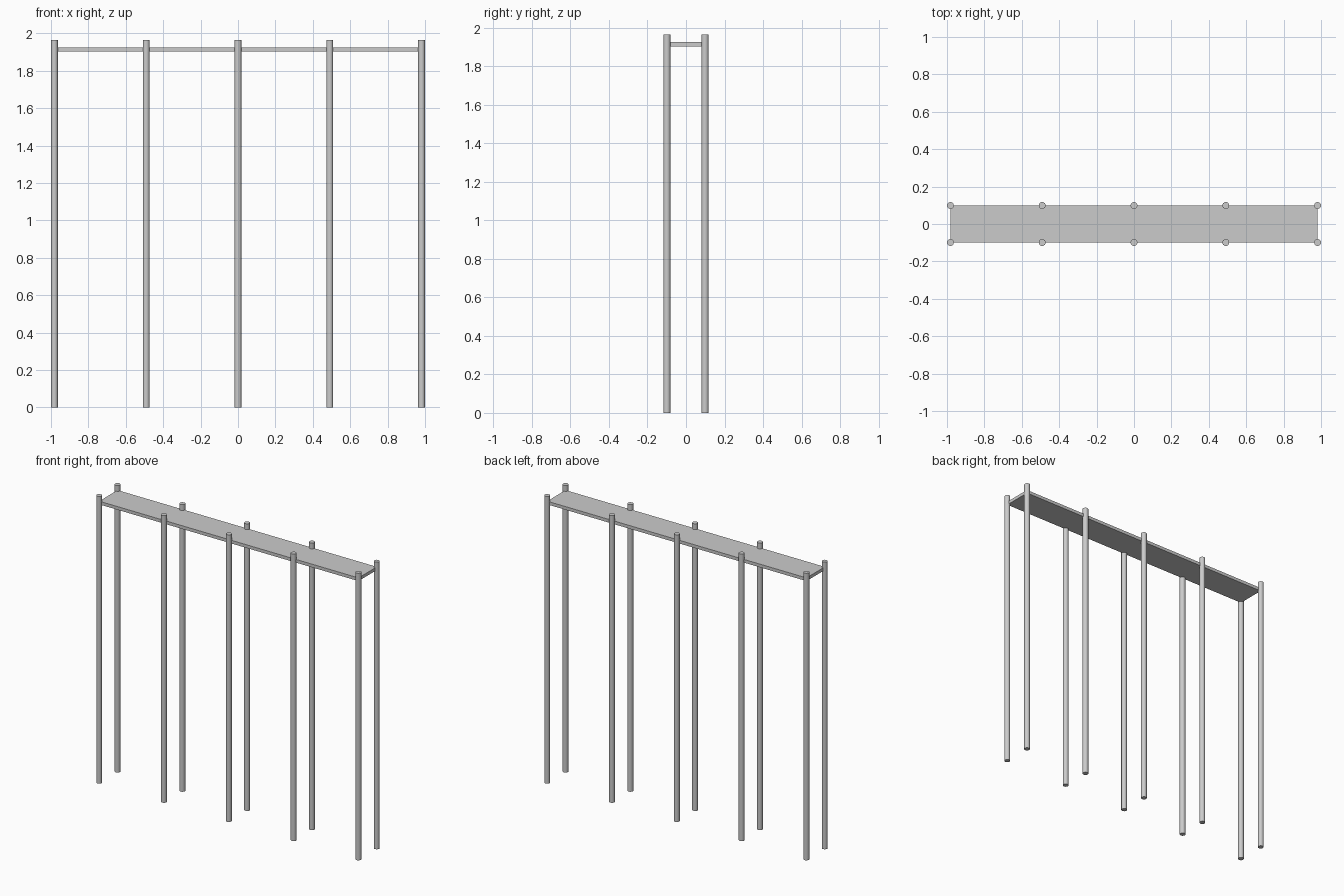
import bpy

if "Cube" in bpy.data.objects:
    bpy.data.objects.remove(bpy.data.objects["Cube"])

POST_R, POST_H = 0.0185, 1.965
HALF_X, HALF_Y = 0.9815, 0.099

# Walkway plank resting between the post axes
bpy.ops.mesh.primitive_cube_add(size=1, location=(0, 0, 1.914))
plank = bpy.context.object
plank.name = "plank"
plank.scale = (2 * HALF_X, 2 * HALF_Y, 0.022)
bpy.ops.object.transform_apply(location=False, rotation=False, scale=True)

# Five pairs of tall round posts along both long edges
for side, y in (("front", -HALF_Y), ("back", HALF_Y)):
    for i in range(5):
        x = -HALF_X + i * HALF_X / 2
        bpy.ops.mesh.primitive_cylinder_add(
            vertices=16, radius=POST_R, depth=POST_H, location=(x, y, POST_H / 2))
        bpy.context.object.name = f"{side}_post_{i + 1}"
        bpy.ops.object.shade_smooth_by_angle()
